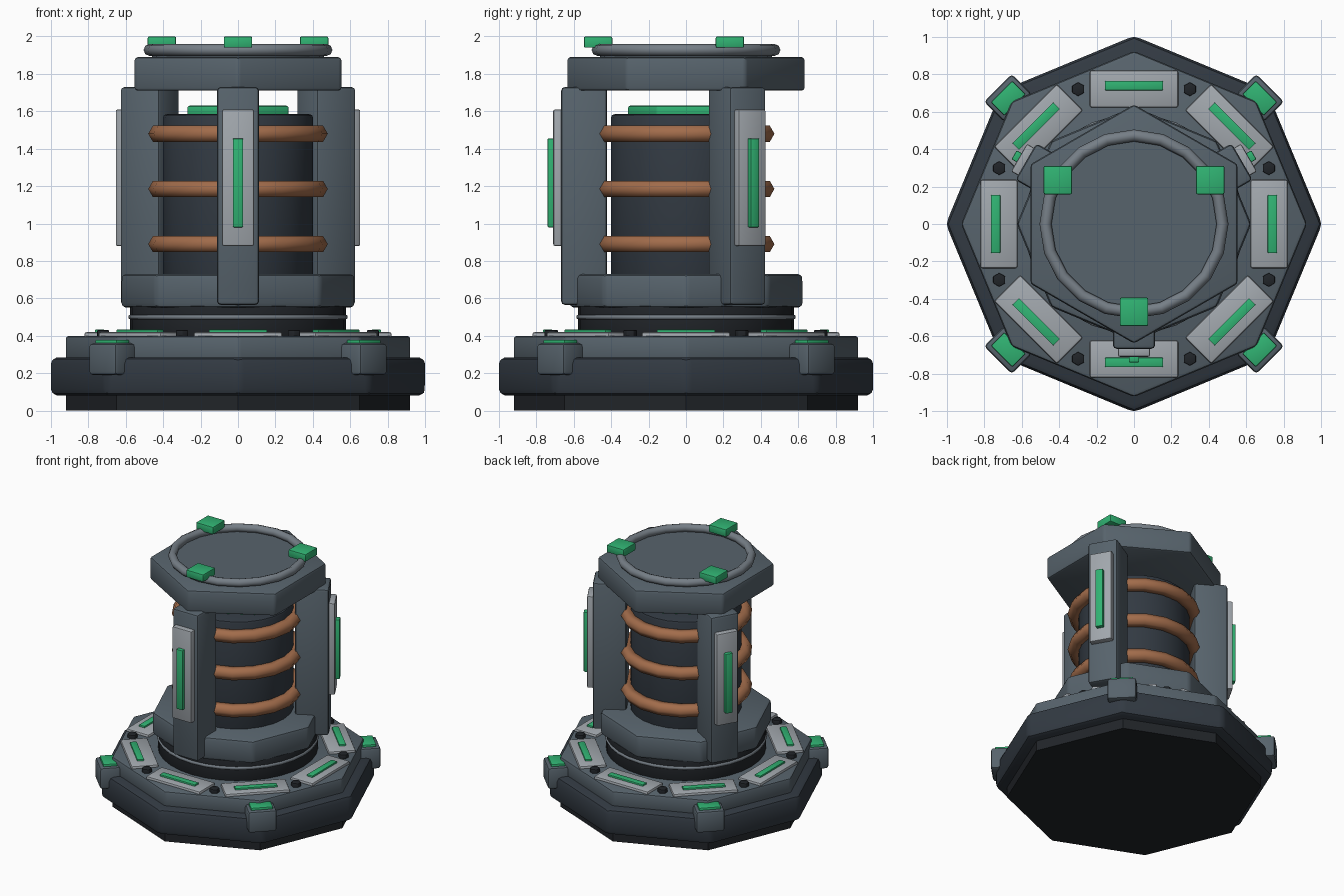
import bpy, bmesh
from math import radians, cos, sin, pi
from mathutils import Matrix, Vector

if "Cube" in bpy.data.objects:
    bpy.data.objects.remove(bpy.data.objects["Cube"])


def mat(name, *rgb):
    m = bpy.data.materials.new(name)
    m.diffuse_color = (*rgb, 1)
    m.use_nodes = True
    m.node_tree.nodes["Principled BSDF"].inputs["Base Color"].default_value = m.diffuse_color
    return m


SLATE = mat("slate", 0.095, 0.125, 0.15)
DARK = mat("dark_slate", 0.032, 0.042, 0.055)
BLACK = mat("black_rubber", 0.015, 0.018, 0.022)
LIGHT = mat("light_metal", 0.36, 0.39, 0.42)
STEEL = mat("steel", 0.18, 0.21, 0.24)
COPPER = mat("copper", 0.36, 0.15, 0.07)
GREEN = mat("green_glow", 0.03, 0.45, 0.17)


def finish(bm, name, material, bevel=0, segs=2):
    if bevel:
        edges = [e for e in bm.edges if e.calc_face_angle(0) > radians(30)]
        bmesh.ops.bevel(bm, geom=edges, offset=bevel, segments=segs,
                        profile=0.5, affect='EDGES', clamp_overlap=True)
    me = bpy.data.meshes.new(name)
    bm.to_mesh(me)
    bm.free()
    me.materials.append(material)
    ob = bpy.data.objects.new(name, me)
    bpy.context.collection.objects.link(ob)
    smooth(ob)
    return ob


def smooth(ob):
    bpy.ops.object.select_all(action='DESELECT')
    ob.select_set(True)
    bpy.context.view_layer.objects.active = ob
    bpy.ops.object.shade_smooth_by_angle(angle=radians(32))


def prism(name, sides, r, z0, z1, material, bevel=0, at=(0, 0)):
    bm = bmesh.new()
    bmesh.ops.create_cone(bm, cap_ends=True, segments=sides, radius1=r, radius2=r, depth=z1 - z0,
                          matrix=Matrix.Translation((*at, (z0 + z1) / 2)))
    return finish(bm, name, material, bevel)


def radial_box(name, angle, radius, tang, depth, z0, z1, material, bevel=0, turn=None):
    """Box at a polar position: depth runs outward, tang runs around."""
    a = radians(angle)
    t = a if turn is None else radians(turn)
    m = (Matrix.Translation((radius * cos(a), radius * sin(a), (z0 + z1) / 2))
         @ Matrix.Rotation(t, 4, 'Z') @ Matrix.Diagonal((depth, tang, z1 - z0, 1)))
    bm = bmesh.new()
    bmesh.ops.create_cube(bm, size=1, matrix=m)
    return finish(bm, name, material, bevel)


def ring(name, major, minor, z, material, n, k):
    bpy.ops.mesh.primitive_torus_add(major_radius=major, minor_radius=minor, location=(0, 0, z),
                                     major_segments=n, minor_segments=k)
    ob = bpy.context.object
    ob.name = name
    ob.data.materials.append(material)
    bpy.ops.object.shade_smooth_by_angle(angle=radians(61))


# Octagonal base tiers
prism("base_foot", 8, 0.92, 0, 0.10, BLACK)
prism("base_body", 8, 1.006, 0.08, 0.285, DARK, 0.035)
prism("base_deck", 8, 0.925, 0.27, 0.40, SLATE, 0.02)

# Deck plates with lamps, and bolts between them
for i in range(8):
    a = 45 * i
    radial_box(f"deck_plate_{i}", a, 0.722, 0.475, 0.20, 0.385, 0.42, LIGHT, 0.014)
    radial_box(f"deck_lamp_{i}", a, 0.74, 0.31, 0.05, 0.41, 0.433, GREEN, 0.004)
    b = radians(a + 22.5)
    prism(f"deck_bolt_{i}", 6, 0.037, 0.39, 0.43, BLACK, 0.004, (0.78 * cos(b), 0.78 * sin(b)))

# Corner clamps
for i in range(4):
    a = 45 + 90 * i
    radial_box(f"corner_clamp_{i}", a, 0.952, 0.21, 0.155, 0.19, 0.36, SLATE, 0.02)
    radial_box(f"clamp_lamp_{i}", a, 0.95, 0.16, 0.10, 0.35, 0.378, GREEN, 0.006)

# Turntable collar and turret ring
prism("collar", 32, 0.578, 0.39, 0.56, BLACK, 0.008)
ring("collar_trim", 0.573, 0.014, 0.50, STEEL, 32, 8)
prism("turret_ring", 8, 0.627, 0.55, 0.73, SLATE, 0.025)

# Core with copper coils and glowing top
prism("core", 24, 0.402, 0.70, 1.585, DARK, 0.02)
prism("core_glow", 6, 0.313, 1.57, 1.63, GREEN, 0.012)
for i in range(3):
    ring(f"coil_{i}", 0.43, 0.05, 0.89 + 0.295 * i, COPPER, 18, 6)

# Three pillars with plates and lamps, plus beacons on the cap
for i in range(3):
    a = -90 + 120 * i
    radial_box(f"pillar_{i}", a, 0.545, 0.225, 0.245, 0.565, 1.73, SLATE, 0.02)
    radial_box(f"pillar_plate_{i}", a, 0.68, 0.17, 0.06, 0.88, 1.61, LIGHT, 0.01)
    radial_box(f"pillar_lamp_{i}", a, 0.72, 0.055, 0.04, 0.98, 1.455, GREEN, 0.006)
    radial_box(f"beacon_{i}", a, 0.47, 0.152, 0.152, 1.94, 2.0, GREEN, 0.008, turn=0)

# Hexagonal cap and rim
prism("cap", 6, 0.639, 1.71, 1.89, SLATE, 0.018)
ring("cap_rim", 0.473, 0.032, 1.928, STEEL, 20, 8)
prism("cap_disc", 20, 0.46, 1.88, 1.905, SLATE)
